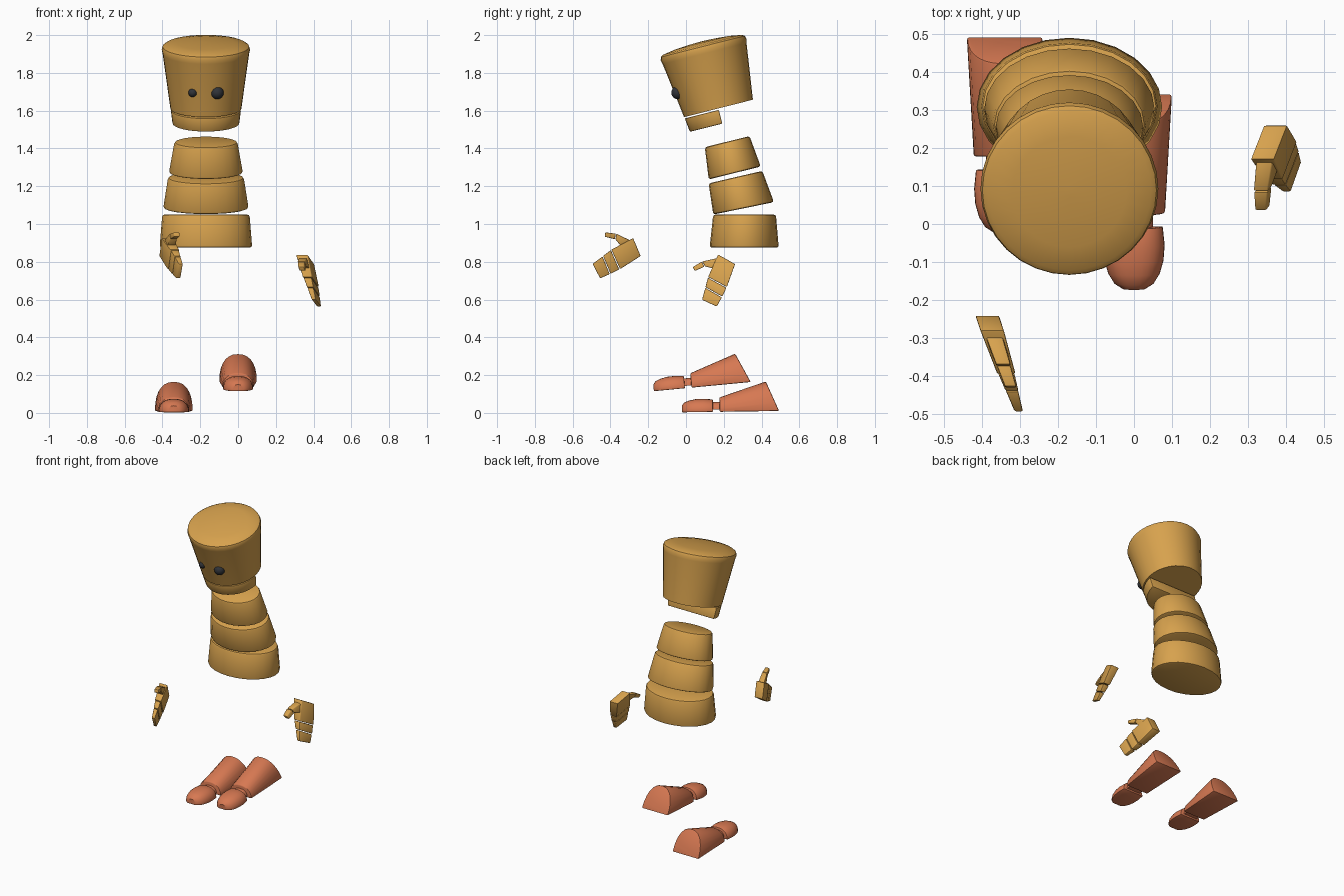
import bpy, bmesh
from math import sin, cos, pi, radians
from mathutils import Vector, Matrix

if "Cube" in bpy.data.objects:
    bpy.data.objects.remove(bpy.data.objects["Cube"])


def material(name, rgb):
    m = bpy.data.materials.new(name)
    m.use_nodes = True
    m.diffuse_color = (*rgb, 1)
    bsdf = m.node_tree.nodes["Principled BSDF"]
    bsdf.inputs["Base Color"].default_value = (*rgb, 1)
    bsdf.inputs["Roughness"].default_value = 0.7
    return m


TAN = material("warm_tan", (0.68, 0.36, 0.075))
CORAL = material("coral", (0.68, 0.19, 0.085))
BLACK = material("eye_black", (0.03, 0.033, 0.04))


def smooth(ob, angle=35):
    bpy.ops.object.select_all(action='DESELECT')
    ob.select_set(True)
    bpy.context.view_layer.objects.active = ob
    bpy.ops.object.shade_smooth_by_angle(angle=radians(angle))


def loft(name, rings, mat, matrix=Matrix(), bevel=0.0):
    """Skin closed rings of equal length, cap both ends and round the sharp edges."""
    bm = bmesh.new()
    loops = [[bm.verts.new(matrix @ Vector(p)) for p in ring] for ring in rings]
    n = len(loops[0])
    for a, b in zip(loops, loops[1:]):
        for i in range(n):
            j = (i + 1) % n
            bm.faces.new((a[i], a[j], b[j], b[i]))
    bm.faces.new(loops[0])
    bm.faces.new(loops[-1])
    bmesh.ops.recalc_face_normals(bm, faces=bm.faces)
    if bevel:
        sharp = [e for e in bm.edges if e.calc_face_angle(0) > 0.7]
        bmesh.ops.bevel(bm, geom=sharp, offset=bevel, segments=2, profile=0.5,
                        affect='EDGES', clamp_overlap=True)
    mesh = bpy.data.meshes.new(name)
    bm.to_mesh(mesh)
    bm.free()
    mesh.materials.append(mat)
    ob = bpy.data.objects.new(name, mesh)
    bpy.context.collection.objects.link(ob)
    smooth(ob)
    return ob


def ellipse(rx, ry, z=0, start=0, sweep=2 * pi, n=24):
    return [(rx * cos(start + sweep * i / n), ry * sin(start + sweep * i / n), z)
            for i in range(n)]


def tilted(y, z, degrees, x=-0.17):
    return Matrix.Translation((x, y, z)) @ Matrix.Rotation(radians(degrees), 4, 'X')


# Torso: three tapering drums (bottom and top: y, z, tilt, rx, ry)
TORSO = {
    "hips": ((0.308, 0.875, 0, 0.245, 0.183), (0.31, 1.05, 0, 0.231, 0.166)),
    "waist": ((0.305, 1.083, 11.5, 0.226, 0.164), (0.262, 1.248, 13, 0.2, 0.146)),
    "chest": ((0.258, 1.27, 14, 0.196, 0.142), (0.218, 1.436, 14, 0.166, 0.122)),
}
for name, ends in TORSO.items():
    rings = [[tilted(y, z, t) @ Vector(p) for p in ellipse(rx, ry)]
             for y, z, t, rx, ry in ends]
    loft(name, rings, TAN, bevel=0.012)

# Head: tapered drum with a low dome, and a half-round jaw below its front
HEAD = tilted(0.172, 1.612, 14.2)
profile = [(0.188, 0), (0.229, 0.3), (0.234, 0.322), (0.229, 0.338),
           (0.215, 0.347), (0.15, 0.358), (0.07, 0.364), (0.01, 0.366)]
loft("head", [ellipse(r, r, z, n=32) for r, z in profile], TAN, HEAD)


def half_disc(r, z):
    return ellipse(r, r, z, pi, pi, 16) + [(r, 0, z)]


loft("jaw", [half_disc(0.177, -0.083), half_disc(0.186, -0.008)], TAN, HEAD, 0.005)

# Eyes
for name, x, r in (("right_eye", -0.24, 0.023), ("left_eye", -0.11, 0.034)):
    bpy.ops.mesh.primitive_uv_sphere_add(segments=20, ring_count=12, radius=r,
                                         location=(x, -0.044, 1.695))
    eye = bpy.context.object
    eye.name = name
    eye.data.materials.append(BLACK)
    smooth(eye)


# Feet: arched sections running from the toe tip (y = 0) to the sole's back end
def arch(hw, h, y, lean=0.0, n=14):
    pts = []
    for i in range(n + 1):
        a = pi * i / n
        z = h * sin(a) ** 0.85
        c = cos(a)
        x = hw * (abs(c) ** 0.85) * (1 if c > 0 else -1)
        pts.append((x, y - lean * z / h, z))
    return pts


TOE = ((0.03, 0.035, 0), (0.052, 0.052, 0.014), (0.068, 0.062, 0.04),
       (0.078, 0.069, 0.075), (0.081, 0.07, 0.115), (0.076, 0.066, 0.165))
for side, x, y, z, pitch in (("right", -0.34, -0.022, 0.003, 0.8),
                             ("left", 0, -0.17, 0.115, 5.4)):
    frame = tilted(y, z, pitch, x)
    loft(side + "_toe", [arch(*s) for s in TOE], CORAL, frame, 0.004)
    loft(side + "_foot_joint", [[(px, py, pz + 0.012) for px, py, pz in arch(0.05, 0.04, s)]
                                for s in (0.155, 0.21)], CORAL, frame)
    loft(side + "_foot", [arch(0.082, 0.076, 0.2), arch(0.1, 0.157, 0.515, 0.068)],
         CORAL, frame, 0.006)

# Hands: slabs outlined along the fingers (u) and towards the thumb (v),
# each row being u, v on both edges and the thickness there
HAND = {
    "palm": ((-0.007, 0.051, 0.007, -0.051, 0.062), (0.123, 0.057, 0.136, -0.055, 0.048)),
    "finger_base": ((0.127, 0.056, 0.141, -0.054, 0.042), (0.178, 0.051, 0.192, -0.051, 0.034)),
    "finger_tip": ((0.182, 0.05, 0.197, -0.05, 0.032), (0.247, 0.043, 0.252, -0.043, 0.022)),
    "thumb_base": ((0.012, 0.048, 0.07, 0.046, 0.044), (0.058, 0.116, 0.077, 0.093, 0.038)),
    "thumb_tip": ((0.06, 0.118, 0.079, 0.095, 0.036), (0.104, 0.152, 0.119, 0.134, 0.03)),
}


def build_hand(side, centre, along, lean_y, lean_z):
    cx, cy, cz = centre
    uy, uz = along

    def place(u, v, w):
        dy, dz = u * uy + v * uz, u * uz - v * uy
        return (cx + lean_y * dy + lean_z * dz + w, cy + dy, cz + dz)

    for part, rows in HAND.items():
        rings = [[place(u1, v1, -t / 2), place(u1, v1, t / 2),
                  place(u2, v2, t / 2), place(u2, v2, -t / 2)]
                 for u1, v1, u2, v2, t in rows]
        loft(side + "_" + part, rings, TAN, bevel=0.004)


build_hand("right", (-0.38, -0.26, 0.878), (-0.86, -0.51), -0.33, 0)
build_hand("left", (0.355, 0.215, 0.813), (-0.365, -0.93), 0.2, -0.34)
